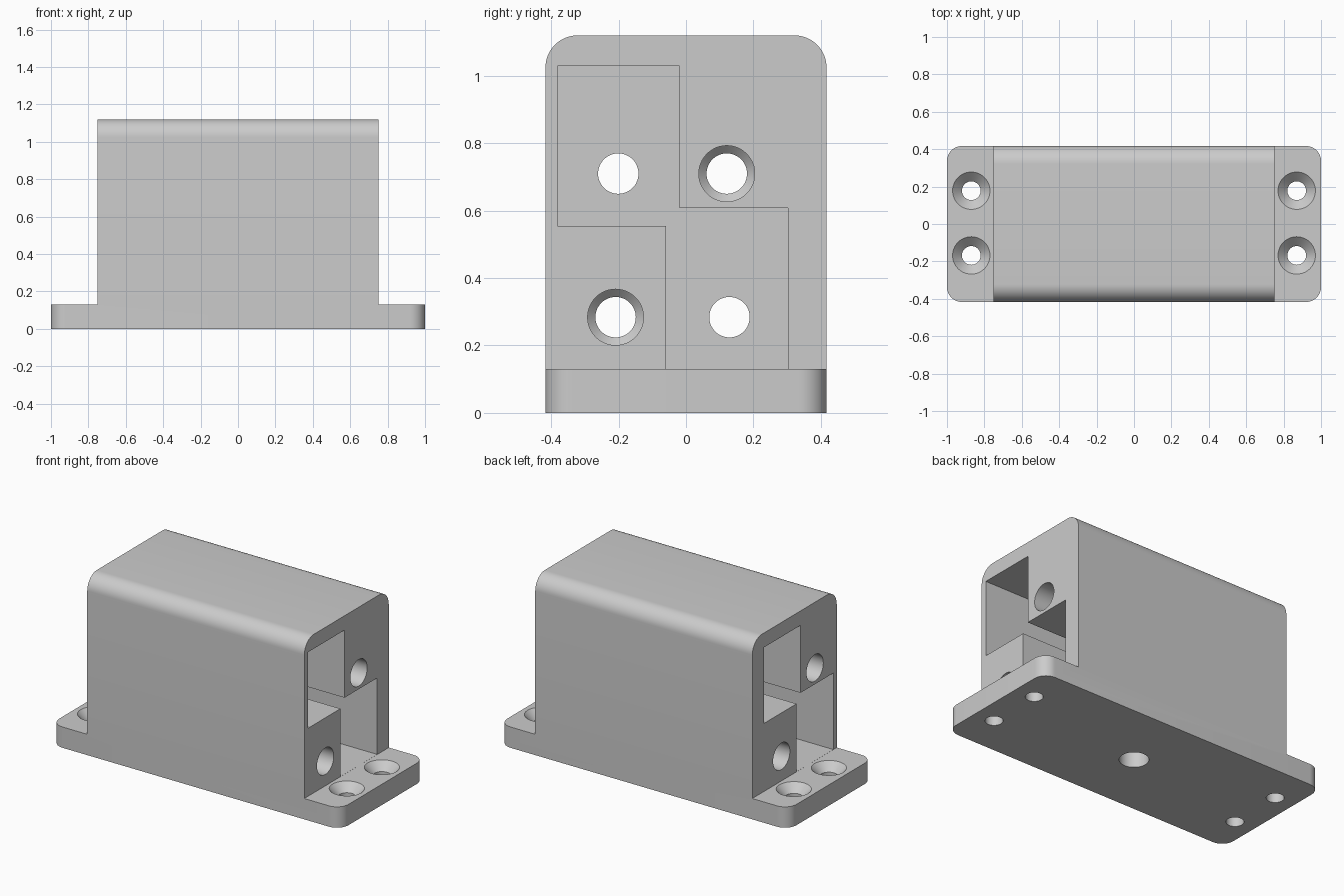
import bpy, bmesh, math
from mathutils import Matrix, Vector

cube = bpy.data.objects.get("Cube")
if cube:
    bpy.data.objects.remove(cube, do_unlink=True)

HALF_LEN, HALF_BODY, HALF_W = 1.0, 0.75, 0.417
PLATE_Z, TOP_Z = 0.13, 1.12
MID_Y = -0.04        # vertical axis about which the two ends are turned copies
DEPTH = 0.65         # pocket depth

grey = bpy.data.materials.new("light_grey")
grey.use_nodes = True
colour = (0.6, 0.6, 0.6, 1)
grey.diffuse_color = colour
grey.node_tree.nodes["Principled BSDF"].inputs["Base Color"].default_value = colour


def prism(points, direction):
    """Closed solid made by extruding a flat polygon."""
    bm = bmesh.new()
    face = bm.faces.new([bm.verts.new(p) for p in points])
    new = bmesh.ops.extrude_face_region(bm, geom=[face])["geom"]
    verts = [v for v in new if isinstance(v, bmesh.types.BMVert)]
    bmesh.ops.translate(bm, verts=verts, vec=direction)
    bmesh.ops.recalc_face_normals(bm, faces=bm.faces)
    return bm


def lathe(profile, matrix, sides=48):
    """Closed solid of revolution about local z from (radius, height) pairs."""
    bm = bmesh.new()
    rings = []
    for r, h in profile:
        ring = bmesh.ops.create_circle(bm, segments=sides, radius=r,
                                       matrix=Matrix.Translation((0, 0, h)))["verts"]
        rings.append(ring)
    for a, b in zip(rings, rings[1:]):
        for i in range(sides):
            j = (i + 1) % sides
            bm.faces.new((a[i], a[j], b[j], b[i]))
    bm.faces.new(rings[0])
    bm.faces.new(rings[-1])
    bmesh.ops.transform(bm, matrix=matrix, verts=bm.verts)
    bmesh.ops.recalc_face_normals(bm, faces=bm.faces)
    return bm


def to_object(bm, name):
    mesh = bpy.data.meshes.new(name)
    bm.to_mesh(mesh)
    bm.free()
    mesh.materials.append(grey)
    obj = bpy.data.objects.new(name, mesh)
    bpy.context.collection.objects.link(obj)
    return obj


def round_edges(bm, test, radius):
    edges = [e for e in bm.edges if test(e.verts[0].co, e.verts[1].co)]
    bmesh.ops.bevel(bm, geom=edges, offset=radius, segments=12, profile=0.5,
                    affect='EDGES', clamp_overlap=True)


# Housing: stepped outline drawn across the width, with rounded edges
half = [(HALF_LEN, 0), (HALF_LEN, PLATE_Z), (HALF_BODY, PLATE_Z), (HALF_BODY, TOP_Z)]
outline = half + [(-x, z) for x, z in reversed(half)]
bm = prism([(x, -HALF_W, z) for x, z in outline], (0, 2 * HALF_W, 0))
round_edges(bm, lambda a, b: min(a.z, b.z) > TOP_Z - 0.01 and abs(a.x - b.x) > 1, 0.095)
round_edges(bm, lambda a, b: abs(a.z - b.z) > 0.05 and min(abs(a.x), abs(b.x)) > 0.95, 0.08)
housing = to_object(bm, "housing")

cutters = []

# Stepped pocket and two screw bores at each end
turn = (Matrix.Translation((0, MID_Y, 0)) @ Matrix.Rotation(math.pi, 4, 'Z')
        @ Matrix.Translation((0, -MID_Y, 0)))
floor = PLATE_Z + 0.0005
step = [(-0.382, 1.03), (-0.02, 1.03), (-0.02, 0.608), (0.303, 0.608),
        (0.303, floor), (-0.06, floor), (-0.06, 0.555), (-0.382, 0.555)]
back = 2 * HALF_BODY - DEPTH      # distance from the face to the opposite pocket
bore = [(0.083, -0.1), (0.083, back - 0.05), (0.06, back - 0.027), (0.06, back + 0.05)]
for side, place in (("left", Matrix.Identity(4)), ("right", turn)):
    pocket = prism([(HALF_BODY - DEPTH, y, z) for y, z in step], (DEPTH + 0.1, 0, 0))
    bmesh.ops.transform(pocket, matrix=place, verts=pocket.verts)
    cutters.append(to_object(pocket, side + "_pocket_cutter"))
    for y, z in ((0.121, 0.71), (-0.209, 0.284)):
        along = Matrix.Translation((HALF_BODY, y, z)) @ Matrix.Rotation(-math.pi / 2, 4, 'Y')
        cutters.append(to_object(lathe(bore, place @ along), side + "_bore_cutter"))

# Countersunk mounting holes in the flanges
sink = [(0.05, -0.05), (0.05, 0.08), (0.1, PLATE_Z), (0.1, PLATE_Z + 0.05)]
for x in (-0.87, 0.87):
    for y in (-0.168, 0.178):
        cutters.append(to_object(lathe(sink, Matrix.Translation((x, y, 0))), "mount_cutter"))

# Central blind hole in the underside
cutters.append(to_object(lathe([(0.083, -0.05), (0.083, 0.5)], Matrix.Identity(4)),
                         "underside_cutter"))

# Cut everything out, then discard the cutters
bpy.context.view_layer.objects.active = housing
housing.select_set(True)
for cutter in cutters:
    cutter.hide_render = True
    mod = housing.modifiers.new("cut", 'BOOLEAN')
    mod.operation = 'DIFFERENCE'
    mod.solver = 'EXACT'
    mod.object = cutter
    bpy.ops.object.modifier_apply(modifier=mod.name)
    bpy.data.objects.remove(cutter, do_unlink=True)

bpy.ops.object.shade_smooth_by_angle(angle=math.radians(30))
